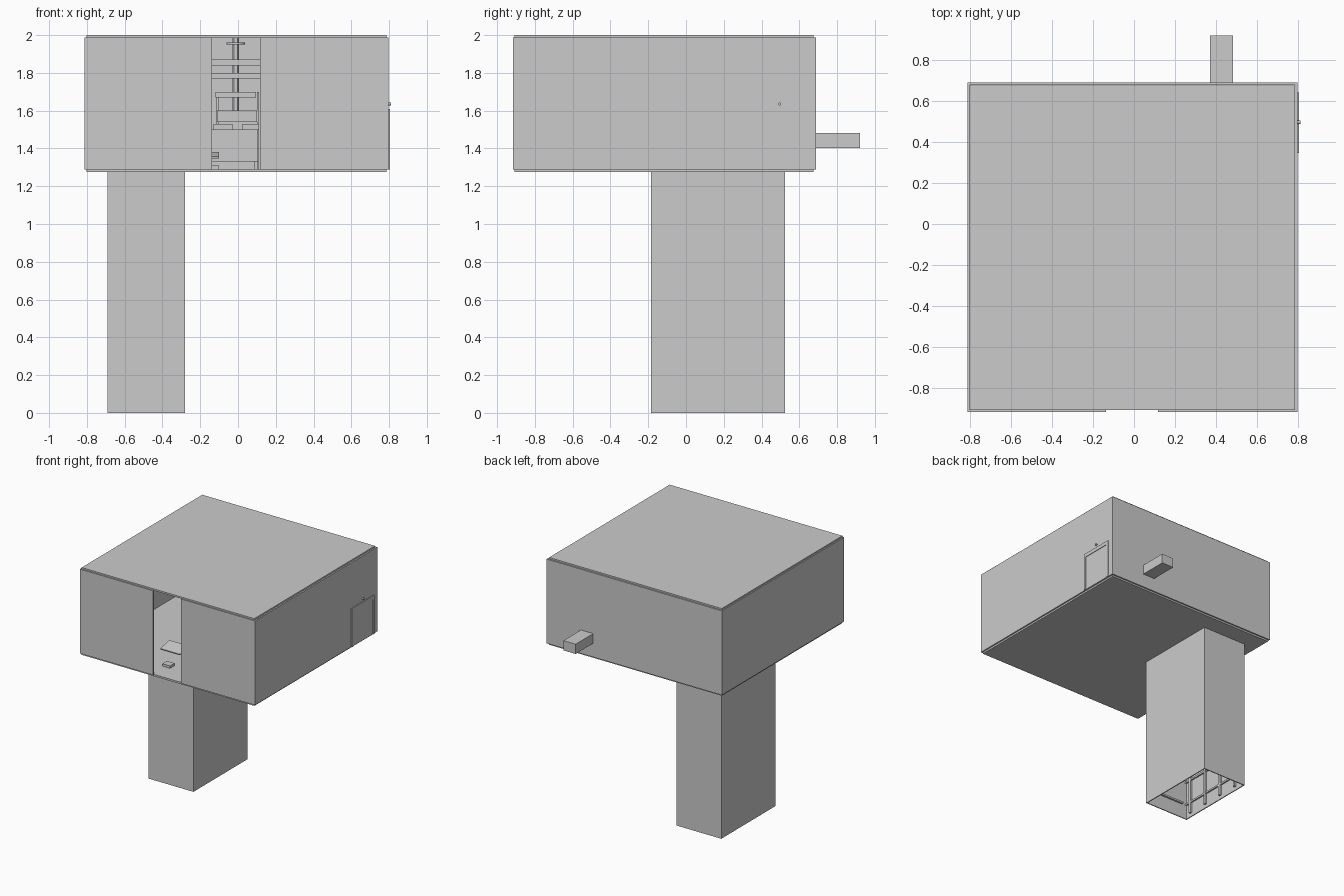
import bpy
import math

if "Cube" in bpy.data.objects:
    bpy.data.objects.remove(bpy.data.objects["Cube"])

grey = bpy.data.materials.new("plain_grey")
grey.diffuse_color = (0.6, 0.6, 0.6, 1)
grey.use_nodes = True
grey.node_tree.nodes["Principled BSDF"].inputs["Base Color"].default_value = grey.diffuse_color


def box(name, x, y, z, tilt=0.0):
    """Box from (min, max) ranges, optionally tilted about the x axis."""
    bpy.ops.mesh.primitive_cube_add(
        size=1, location=((x[0] + x[1]) / 2, (y[0] + y[1]) / 2, (z[0] + z[1]) / 2))
    ob = bpy.context.object
    ob.name = name
    ob.scale = (x[1] - x[0], y[1] - y[0], z[1] - z[0])
    ob.rotation_euler.x = tilt
    ob.data.materials.append(grey)
    return ob


def rod(name, loc, radius, depth, rot=(0, 0, 0), sides=12):
    bpy.ops.mesh.primitive_cylinder_add(
        vertices=sides, radius=radius, depth=depth, location=loc, rotation=rot)
    ob = bpy.context.object
    ob.name = name
    ob.data.materials.append(grey)
    bpy.ops.object.shade_smooth_by_angle()
    return ob


def tube_walls(name, x, y, z, t):
    """Left, right and back walls of a rectangular enclosure."""
    box(name + "_left_wall", (x[0], x[0] + t), y, z)
    box(name + "_right_wall", (x[1] - t, x[1]), y, z)
    box(name + "_back_wall", (x[0] + t, x[1] - t), (y[1] - t, y[1]), z)


# Room: floor and roof slabs set slightly in from the walls
X, Y, Z, T = (-0.812, 0.798), (-0.917, 0.689), (1.288, 1.988), 0.012
slab_x, slab_y = (-0.802, 0.785), (-0.907, 0.676)
box("floor", slab_x, slab_y, (1.275, 1.29))
box("roof", slab_x, slab_y, (1.986, 2.0))
tube_walls("room", X, Y, Z, T)

# Front wall in two halves, leaving a full-height opening
box("front_wall_left", (X[0] + T, -0.137), (Y[0], Y[0] + T), Z)
box("front_wall_right", (0.117, X[1] - T), (Y[0], Y[0] + T), Z)

# Side door: frame, panel and lamp
FX = (0.796, 0.805)
box("door_jamb_front", FX, (0.347, 0.366), (1.288, 1.61))
box("door_jamb_back", FX, (0.62, 0.642), (1.288, 1.61))
box("door_lintel", FX, (0.366, 0.62), (1.58, 1.61))
box("door_panel", (0.796, 0.8), (0.366, 0.62), (1.288, 1.58))
rod("door_lamp", (0.803, 0.496, 1.635), 0.008, 0.016, (0, math.pi / 2, 0))

# Duct out of the back wall
box("duct", (0.371, 0.483), (0.68, 0.92), (1.402, 1.483))

# Shaft below the room, open at the bottom
SX, SY, SZ = (-0.692, -0.28), (-0.185, 0.525), (0, 1.276)
tube_walls("shaft", SX, SY, SZ, 0.008)
box("shaft_front_wall", (SX[0] + 0.008, SX[1] - 0.008), (SY[0], SY[0] + 0.008), SZ)

# Guide posts, cross beams and rungs inside the shaft
for i, y in enumerate((-0.12, 0.06, 0.24, 0.42)):
    box(f"shaft_post_{i}", (-0.685, -0.668), (y - 0.01, y + 0.01), (0.03, 1.27))
for i in range(6):
    z = 0.12 + i * 0.2
    box(f"shaft_beam_{i}", (-0.685, -0.672), (-0.177, 0.517), (z, z + 0.015))
    box(f"shaft_rung_{i}", (-0.64, -0.33), (-0.178, -0.162), (z, z + 0.015))

# Ceiling beams across the room
for i, (y, z) in enumerate(((-0.55, 1.84), (0.1, 1.77))):
    box(f"ceiling_beam_{i}", (-0.79, 0.78), (y, y + 0.06), (z, z + 0.03))

# Hanging light on a central post
rod("light_post", (-0.012, 0.2, 1.79), 0.018, 0.39)
rod("light_disc", (-0.012, 0.2, 1.955), 0.048, 0.01, sides=24)

# Low bench with slatted front
box("bench", (-0.3, 0.105), (0.0, 0.3), (1.33, 1.5))
box("bench_base", (-0.28, 0.09), (0.02, 0.28), (1.288, 1.33))
for i in range(3):
    slat = box(f"bench_slat_{i}", (-0.125 + i * 0.03, -0.12 + i * 0.03),
               (-0.005, 0.001), (1.34, 1.4))
    slat.rotation_euler.y = math.radians(35)

# Shelves and stacked crates behind the bench
for i, (x0, x1, z0, z1) in enumerate((
        (-0.13, -0.03, 1.5, 1.53), (0.02, 0.11, 1.5, 1.53),
        (-0.11, 0.1, 1.54, 1.6), (-0.12, 0.095, 1.67, 1.7))):
    box(f"shelf_box_{i}", (x0, x1), (0.1, 0.28), (z0, z1))
for i, x in enumerate((-0.115, 0.1)):
    box(f"shelf_upright_{i}", (x, x + 0.012), (0.27, 0.29), (1.29, 1.7))

# Loose boards and scraps near the opening
box("loose_board", (-0.28, -0.1), (-0.62, -0.5), (1.36, 1.37), math.radians(12))
box("floor_scrap", (-0.17, -0.1), (-0.75, -0.69), (1.29, 1.31))
